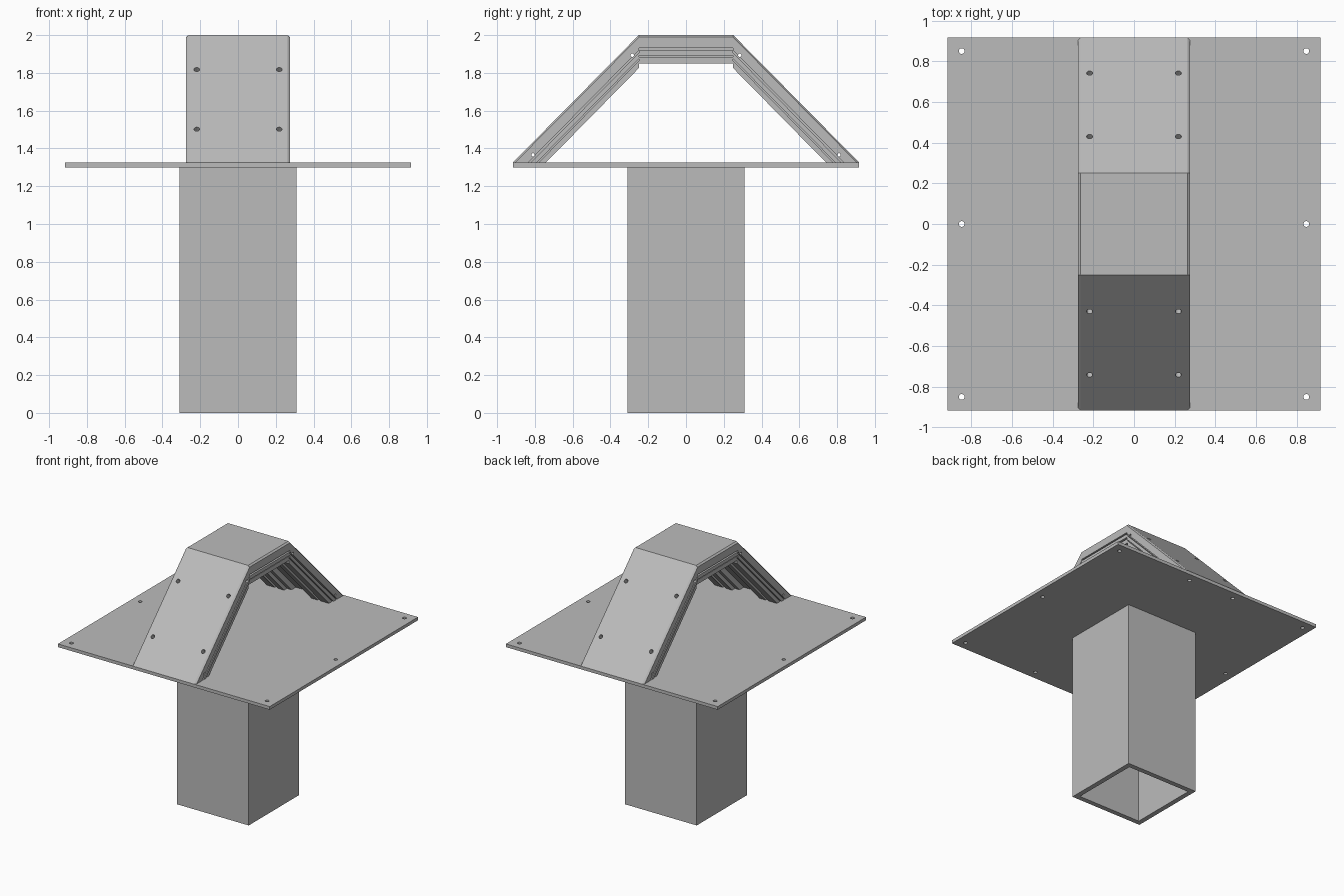
import bpy, bmesh, math
from mathutils import Matrix, Vector

cube = bpy.data.objects.get("Cube")
if cube:
    bpy.data.objects.remove(cube, do_unlink=True)

grey = bpy.data.materials.new("plain grey")
grey.use_nodes = True
COLOUR = (0.5, 0.5, 0.5, 1)
grey.diffuse_color = COLOUR
grey.node_tree.nodes["Principled BSDF"].inputs["Base Color"].default_value = COLOUR

PLATE_LOW, PLATE_TOP, HALF = 1.30, 1.325, 0.917
TOP, SHOULDER, WIDTH = 2.0, 0.25, 0.275


def finish(bm, name):
    bmesh.ops.recalc_face_normals(bm, faces=bm.faces)
    mesh = bpy.data.meshes.new(name)
    bm.to_mesh(mesh)
    bm.free()
    mesh.materials.append(grey)
    obj = bpy.data.objects.new(name, mesh)
    bpy.context.collection.objects.link(obj)
    return obj


def loft(name, start, end):
    """Closed solid between two matching outlines."""
    bm = bmesh.new()
    a = [bm.verts.new(p) for p in start]
    b = [bm.verts.new(p) for p in end]
    n = len(a)
    for i in range(n):
        j = (i + 1) % n
        bm.faces.new((a[i], a[j], b[j], b[i]))
    bm.faces.new(a)
    bm.faces.new(b)
    return finish(bm, name)


def drill(target, name, holes, radius, depth):
    """Cut round holes given as (centre, axis) pairs."""
    bm = bmesh.new()
    for centre, axis in holes:
        turn = Vector(axis).to_track_quat('Z', 'Y').to_matrix().to_4x4()
        bmesh.ops.create_cone(bm, cap_ends=True, segments=20, radius1=radius,
                              radius2=radius, depth=depth,
                              matrix=Matrix.Translation(centre) @ turn)
    cutter = finish(bm, name)
    cutter.hide_render = True
    cutter.hide_set(True)
    cutter.display_type = 'WIRE'
    mod = target.modifiers.new("holes", 'BOOLEAN')
    mod.operation, mod.solver, mod.object = 'DIFFERENCE', 'EXACT', cutter


# Hollow square post, open at the bottom
bm = bmesh.new()
rings = []
for half, z in ((0.272, PLATE_LOW), (0.272, 0), (0.31, 0), (0.31, PLATE_LOW)):
    rings.append([bm.verts.new((sx * half, sy * half, z))
                  for sx, sy in ((-1, -1), (1, -1), (1, 1), (-1, 1))])
for r in range(4):
    lower, upper = rings[r], rings[(r + 1) % 4]
    for i in range(4):
        j = (i + 1) % 4
        bm.faces.new((lower[i], lower[j], upper[j], upper[i]))
finish(bm, "post")

# Square mounting plate with screw holes
corners = [(-HALF, -HALF), (HALF, -HALF), (HALF, HALF), (-HALF, HALF)]
plate = loft("mounting_plate", [(x, y, PLATE_LOW) for x, y in corners],
             [(x, y, PLATE_TOP) for x, y in corners])
spots = [(x, y) for x in (-0.847, 0.847) for y in (-0.85, 0, 0.85)]
spots += [(x, y) for x in (-0.2, 0.2) for y in (-0.85, 0.85)]
drill(plate, "plate_hole_cutter",
      [((x, y, PLATE_TOP), (0, 0, 1)) for x, y in spots], 0.014, 0.1)

# Ribbed cross-section of the arch: (x, share of the depth), right half
half_section = [(0.262, 0), (WIDTH, 0.07), (WIDTH, 0.46), (0.25, 0.46),
                (0.25, 0.54), (WIDTH, 0.54), (WIDTH, 0.72), (0.255, 0.72),
                (0.255, 0.78), (0.268, 0.78), (0.268, 1), (0.20, 1),
                (0.20, 0.85), (0.17, 0.85), (0.17, 1), (0.12, 1),
                (0.12, 0.8), (0.08, 0.8), (0.08, 0.5)]
section = half_section + [(-x, d) for x, d in reversed(half_section)]

# Flat top of the arch
thick = 0.15
loft("arch_top", [(x, -SHOULDER, TOP - thick * d) for x, d in section],
     [(x, SHOULDER, TOP - thick * d) for x, d in section])

# Two sloping legs, cut level at the plate and upright at the shoulder
thick = 0.175
for side, name in ((-1, "front"), (1, "back")):
    leg = loft(name + "_arch_leg",
               [(x, side * SHOULDER, TOP - thick * d) for x, d in section],
               [(x, side * (HALF - thick * d), PLATE_TOP) for x, d in section])
    slope = (TOP - PLATE_TOP) / (HALF - SHOULDER)
    holes = [((x, side * y, TOP - (y - SHOULDER) * slope), (0, side, 1))
             for x in (-0.218, 0.218) for y in (0.43, 0.742)]
    drill(leg, name + "_screw_hole_cutter", holes, 0.015, 0.08)
    # Small cross holes at both ends of the leg
    cross = [((0, side * y, z), (1, 0, 0)) for y, z in ((0.285, 1.893), (0.81, 1.366))]
    drill(leg, name + "_cross_hole_cutter", cross, 0.009, 0.8)
